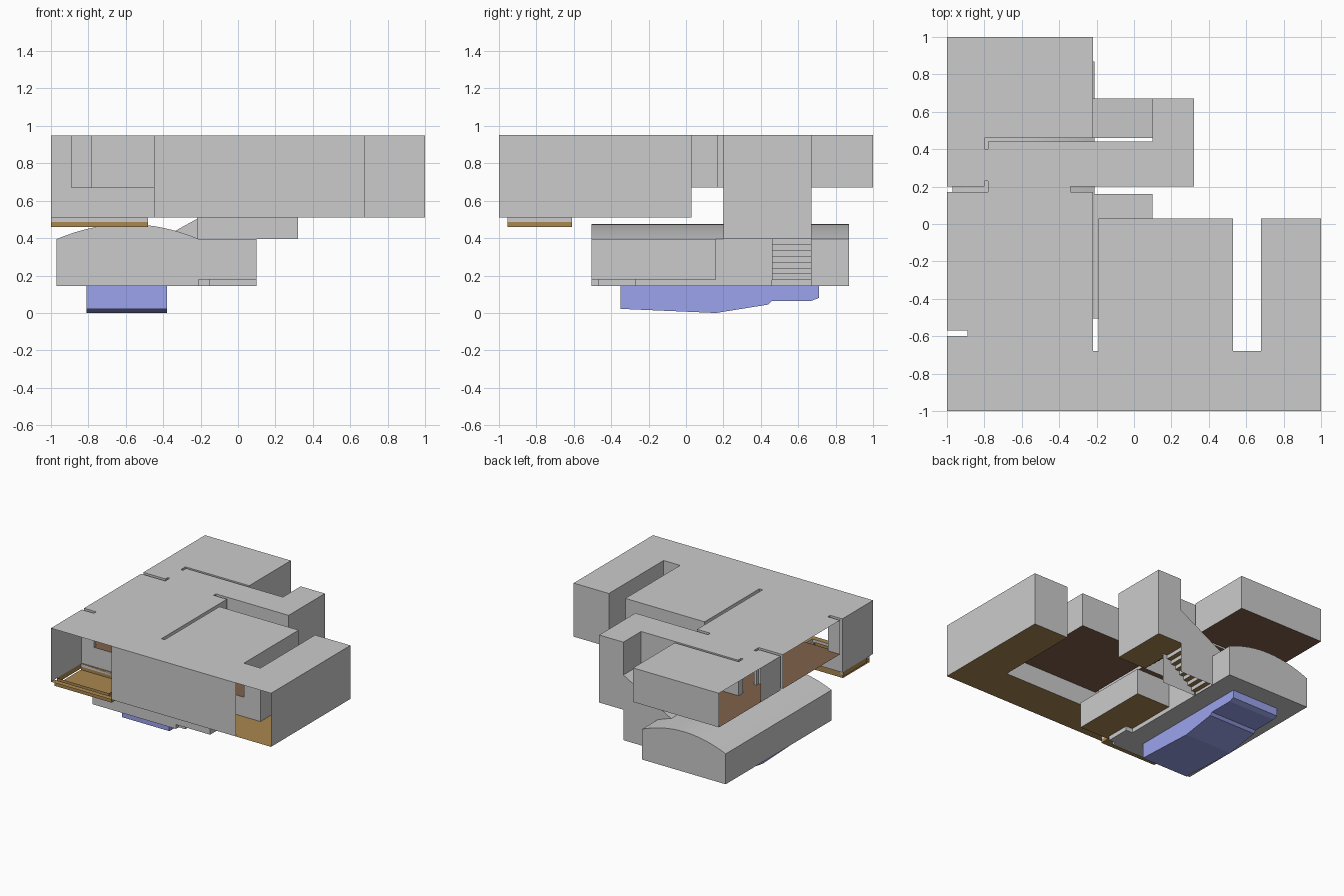
import bpy

if "Cube" in bpy.data.objects:
    bpy.data.objects.remove(bpy.data.objects["Cube"])

def material(name, rgb):
    m = bpy.data.materials.new(name)
    m.diffuse_color = (*rgb, 1)
    m.use_nodes = True
    m.node_tree.nodes["Principled BSDF"].inputs["Base Color"].default_value = m.diffuse_color
    return m

WOOD = material("wood", (0.40, 0.24, 0.08))
DARK = material("dark_wood", (0.22, 0.12, 0.07))
BLUE = material("pool_tile", (0.33, 0.37, 0.85))

def mesh(name, verts, faces, mat=None):
    me = bpy.data.meshes.new(name)
    me.from_pydata(verts, [], faces)
    me.update()
    ob = bpy.data.objects.new(name, me)
    bpy.context.collection.objects.link(ob)
    if mat:
        me.materials.append(mat)
    return ob

def flat(name, pts, z, mat=None):
    return mesh(name, [(x, y, z) for x, y in pts], [list(range(len(pts)))], mat)

def rect(x0, x1, y0, y1):
    return [(x0, y0), (x1, y0), (x1, y1), (x0, y1)]

def walls(name, segs, mat=None):
    # each segment: start, end, bottom, top
    v, f = [], []
    for a, b, z0, z1 in segs:
        n = len(v)
        v += [(*a, z0), (*b, z0), (*b, z1), (*a, z1)]
        f.append((n, n + 1, n + 2, n + 3))
    return mesh(name, v, f, mat)

def ring(pts, z0, z1, skip=()):
    return [(pts[i], pts[(i + 1) % len(pts)], z0, z1)
            for i in range(len(pts)) if i not in skip]

TOP, LOW, MID, LAND, BASE = 0.95, 0.51, 0.67, 0.395, 0.145

# upper storey outline: x, y, bottom of the wall leaving this point (None = open)
outline = [
    (-1, -1, None), (-.45, -1, LOW), (.68, -1, None), (1, -1, LOW), (1, .03, LOW),
    (.68, .03, LOW), (.68, -.68, LOW), (.53, -.68, MID), (.53, .03, MID),
    (-.19, .03, MID), (-.19, -.68, LOW), (-.22, -.68, LOW), (-.22, -.6, MID),
    (-.22, .17, MID), (-.34, .17, MID), (-.34, .20, MID), (-.22, .20, LAND),
    (.32, .20, LAND), (.32, .67, LAND), (.10, .67, .68), (.10, .46, LAND),
    (.10, .44, LAND), (-.22, .44, MID), (-.78, .44, MID), (-.78, .40, MID),
    (-.80, .40, MID), (-.80, .46, MID), (-.22, .46, MID), (-.22, 1, MID),
    (-1, 1, None), (-1, .46, MID), (-1, .20, MID), (-.80, .20, MID),
    (-.80, .23, MID), (-.78, .23, MID), (-.78, .17, MID), (-1, .17, None),
    (-1, -.57, MID), (-.89, -.57, MID), (-.89, -.60, LOW), (-1, -.60, LOW)]
flat("upper_ceiling", [p[:2] for p in outline], TOP)
walls("upper_walls", [(p[:2], q[:2], p[2], TOP)
      for p, q in zip(outline, outline[1:] + outline[:1]) if p[2]])

# low floor with a cut-out for the sunken area
flat("low_floor", [(-1, -1), (1, -1), (1, .03), (.68, .03), (.68, -.68), (-.22, -.68),
     (-.22, -.6), (-1, -.6), (-1, -.61), (-.48, -.61), (-.48, -.955), (-1, -.955)], LOW, WOOD)

# sunken seating tray with an inner step
tray, pit = rect(-1, -.48, -.955, -.61), rect(-1, -.53, -.92, -.61)
walls("tray_rim", ring(tray, .485, LOW, (3,)))
flat("tray_step", [(-1, -.955), (-.48, -.955), (-.48, -.61), (-.53, -.61),
                   (-.53, -.92), (-1, -.92)], .485, WOOD)
walls("tray_sides", ring(tray, .46, .485, (3,)) + ring(pit, LOW - .04, LOW), WOOD)
flat("tray_floor", tray, .46, WOOD)

# raised floors and their risers
i0 = [p[:2] for p in outline].index((-.22, -.6))
left = [p[:2] for p in outline[i0:i0 + 5]] + [(-.22, .44)] + [p[:2] for p in outline[23:-1]]
left = [p for p in left if p != (-.22, .20)]
left.insert(left.index((-.34, .20)) + 1, (-.22, .20))
flat("raised_floor_left", left, MID, DARK)
flat("raised_floor_middle", rect(-.19, .53, -.68, .03), MID, DARK)
walls("risers", [((-.89, -.6), (-.22, -.6), LOW, MID), ((-.19, -.68), (.53, -.68), LOW, MID)])

# stairs: open flights of treads and risers around the landing
def flight(name, x0, z0, x1, z1, y0, y1, n=8):
    dx, dz = (x1 - x0) / n, (z1 - z0) / n
    prof = [(x0, z0)]
    for i in range(n):
        x, z = prof[-1]
        prof += [(x, z + dz), (x + dx, z + dz)]
    v = [(x, y, z) for x, z in prof for y in (y0, y1)]
    f = [(2 * i, 2 * i + 1, 2 * i + 3, 2 * i + 2) for i in range(len(prof) - 1)]
    ob = mesh(name, v, f)
    ob.data.materials.append(None)
    ob.data.materials.append(WOOD)
    for i, p in enumerate(ob.data.polygons):
        p.material_index = i % 2

flight("lower_stairs", -.22, BASE, .10, LAND, .46, .67)
flight("upper_stairs", -.22, MID, .10, LAND, .20, .44)
flat("landing_floor", rect(.10, .32, .20, .67), LAND, WOOD)

# side walls and sloping ceiling of the lower flight
side = [(-.21, BASE), (.10, BASE), (.10, .68), (-.36, .425), (-.21, LAND)]
mesh("stair_shaft", [(x, y, z) for y in (.46, .67) for x, z in side],
     [(0, 1, 2, 3, 4), (9, 8, 7, 6, 5), (2, 7, 8, 3)])

# vaulted pool hall
N = 16
arc = []
for i in range(N + 1):
    u = 1 - 2 * i / N
    arc.append((-.59 + .38 * u, LAND + .08 * (1 - u * u)))
prof = [(-.97, BASE), (-.21, BASE)] + arc
n = len(prof)
hall_faces = [list(range(n)), list(range(2 * n - 1, n - 1, -1))]
hall_faces += [(i, n + i, n + i + 1, i + 1) for i in range(2, n - 1)]
hall_faces.append((n - 1, 2 * n - 1, n, 0))
hall = mesh("pool_hall", [(x, y, z) for y in (-.505, .87) for x, z in prof], hall_faces)
for p in hall.data.polygons:
    p.use_smooth = abs(p.normal.z) > .3
walls("hall_side_wall", [((-.21, -.505), (-.21, .46), BASE, LAND),
                         ((-.21, .67), (-.21, .87), BASE, LAND)])

# hall deck around the pool opening
o, h = rect(-.97, -.21, -.505, .87), rect(-.81, -.38, -.35, .71)
mesh("pool_deck", [(x, y, BASE) for x, y in o + h],
     [(i, (i + 1) % 4, 4 + (i + 1) % 4, 4 + i) for i in range(4)])

# pool basin
bed = [(-.35, BASE), (-.35, .022), (.16, 0), (.44, .045), (.46, .065),
       (.67, .065), (.71, .08), (.71, BASE)]
m = len(bed)
mesh("pool_basin", [(x, y, z) for x in (-.81, -.38) for y, z in bed],
     [list(range(m)), list(range(2 * m - 1, m - 1, -1))] +
     [(i, i + 1, m + i + 1, m + i) for i in range(m - 1)], BLUE)

# side room next to the hall, with its doorstep
room = rect(-.21, .10, -.505, .16)
walls("side_room_walls", ring(room, .18, LAND, (3,)))
flat("side_room_ceiling", room, LAND)
flat("side_room_floor", room, .18, WOOD)
step = rect(-.21, -.15, -.47, -.27)
walls("side_room_step", ring(step, BASE, .18, (3,)))
flat("side_room_step_base", step, BASE)
